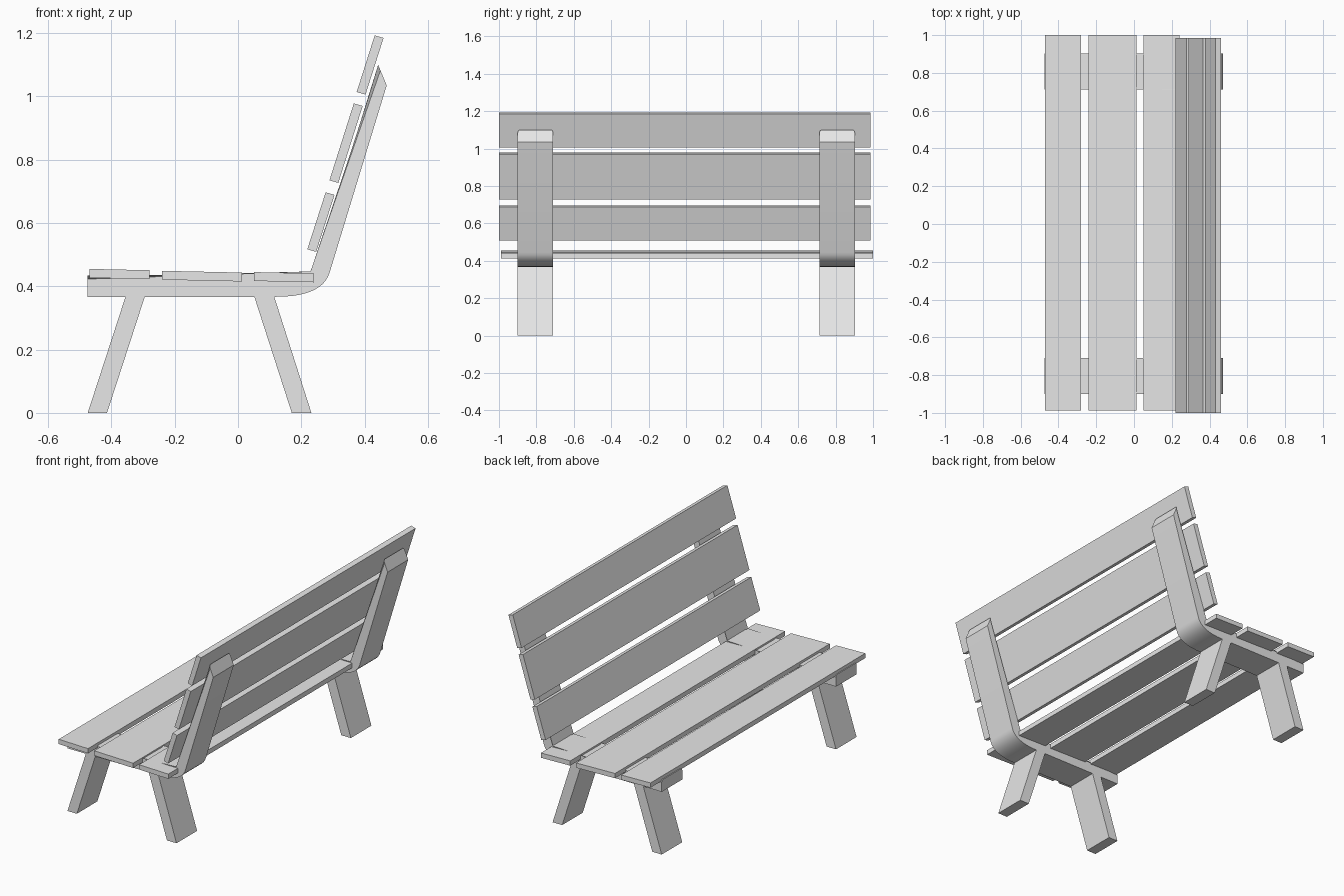
import bpy
import bmesh

cube = bpy.data.objects.get("Cube")
if cube:
    bpy.data.objects.remove(cube, do_unlink=True)

grey = bpy.data.materials.new("plain_grey")
grey.use_nodes = True
grey.diffuse_color = (0.8, 0.8, 0.8, 1)
grey.node_tree.nodes["Principled BSDF"].inputs["Base Color"].default_value = (0.8, 0.8, 0.8, 1)


def extrude_profile(name, points, y0, y1, rounded=0):
    """Extrude an (x, z) outline along y; round the side edges of the first `rounded` segments."""
    bm = bmesh.new()
    near = [bm.verts.new((x, y0, z)) for x, z in points]
    far = [bm.verts.new((x, y1, z)) for x, z in points]
    bm.faces.new(near)
    bm.faces.new(far[::-1])
    n = len(points)
    for i in range(n):
        j = (i + 1) % n
        bm.faces.new((near[i], far[i], far[j], near[j]))
    if rounded:
        edges = [bm.edges.get((ring[i], ring[i + 1])) for ring in (near, far) for i in range(rounded)]
        bmesh.ops.bevel(bm, geom=edges, offset=0.012, segments=3, profile=0.5, affect='EDGES')
    bmesh.ops.recalc_face_normals(bm, faces=bm.faces)
    mesh = bpy.data.meshes.new(name)
    bm.to_mesh(mesh)
    bm.free()
    mesh.materials.append(grey)
    obj = bpy.data.objects.new(name, mesh)
    bpy.context.collection.objects.link(obj)
    return obj


def bezier(a, b, c, steps):
    """Quadratic curve points from a to c."""
    pts = []
    for i in range(steps + 1):
        t = i / steps
        pts.append(tuple((1 - t) ** 2 * p + 2 * t * (1 - t) * q + t * t * r for p, q, r in zip(a, b, c)))
    return pts


# Bent frames: seat beam curving up into the back rest, on two splayed legs
frame = [(-0.475, 0.435), (0.238, 0.435), (0.443, 1.10), (0.47, 1.035)]
frame += bezier((0.29, 0.445), (0.268, 0.367), (0.12, 0.367), 10)
frame.append((-0.475, 0.367))
front_leg = [(-0.475, 0), (-0.414, 0), (-0.293, 0.372), (-0.354, 0.372)]
rear_leg = [(0.17, 0), (0.232, 0), (0.113, 0.372), (0.05, 0.372)]

for side, y in (("right", -0.805), ("left", 0.808)):
    y0, y1 = y - 0.095, y + 0.095
    obj = extrude_profile(side + "_bent_frame", frame, y0, y1, rounded=2)
    bpy.ops.object.select_all(action='DESELECT')
    obj.select_set(True)
    bpy.context.view_layer.objects.active = obj
    bpy.ops.object.shade_smooth_by_angle()
    extrude_profile(side + "_front_leg", front_leg, y0, y1)
    extrude_profile(side + "_rear_leg", rear_leg, y0, y1)

# Seat slats: start x, end x, top height at the start
for i, (x0, x1, z) in enumerate([(-0.47, -0.28, 0.455), (-0.24, 0.012, 0.449), (0.05, 0.24, 0.445)]):
    drop = 0.022 * (x1 - x0)
    extrude_profile(f"seat_slat_{i + 1}",
                    [(x0, z), (x1, z - drop), (x1, z - drop - 0.028), (x0, z - 0.028)],
                    -0.988, 1.0)

# Back slats: lower front corner and upper front corner
for i, ((x0, z0), (x1, z1)) in enumerate([((0.219, 0.517), (0.277, 0.697)),
                                          ((0.289, 0.735), (0.366, 0.978)),
                                          ((0.375, 1.014), (0.432, 1.193))]):
    extrude_profile(f"back_slat_{i + 1}",
                    [(x0, z0), (x0 + 0.028, z0 - 0.008), (x1 + 0.028, z1 - 0.008), (x1, z1)],
                    -1.0, 0.986)
